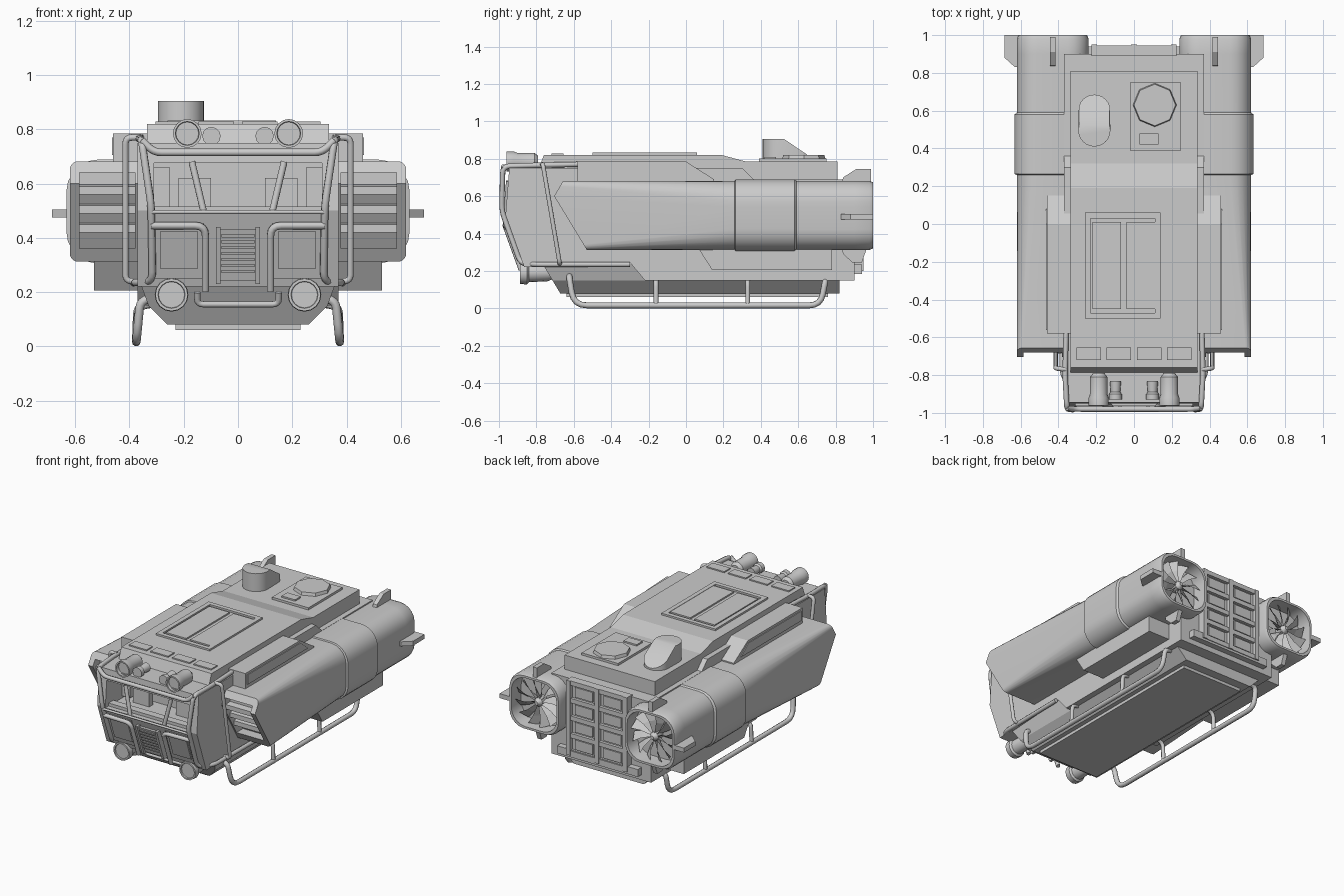
import bpy, bmesh
from math import sin, cos, pi
from mathutils import Vector, Matrix

if "Cube" in bpy.data.objects:
    bpy.data.objects.remove(bpy.data.objects["Cube"])

def finish(name, bm, mirror=False, smooth=False):
    bmesh.ops.recalc_face_normals(bm, faces=bm.faces[:])
    me = bpy.data.meshes.new(name)
    bm.to_mesh(me); bm.free()
    ob = bpy.data.objects.new(name, me)
    bpy.context.collection.objects.link(ob)
    bpy.context.view_layer.objects.active = ob
    for o in bpy.context.selected_objects: o.select_set(False)
    ob.select_set(True)
    if smooth: bpy.ops.object.shade_smooth_by_angle(angle=0.6)
    if mirror:
        m = ob.modifiers.new("mirror", 'MIRROR')
        m.use_mirror_merge = False
    return ob

def loft(rings, caps=True):
    bm = bmesh.new()
    R = [[bm.verts.new(p) for p in r] for r in rings]
    n = len(R[0])
    for a, b in zip(R, R[1:]):
        for i in range(n):
            bm.faces.new((a[i], a[(i+1) % n], b[(i+1) % n], b[i]))
    if caps:
        bm.faces.new(R[0]); bm.faces.new(R[-1])
    return bm, R

def prism(name, pts, x0, x1, mirror=False):
    """Side profile (y, z) extruded across x."""
    bm, _ = loft([[(x, y, z) for y, z in pts] for x in (x0, x1)])
    return finish(name, bm, mirror)

def box(name, x, y, z, mirror=False):
    return prism(name, [(y[0], z[0]), (y[1], z[0]), (y[1], z[1]), (y[0], z[1])], x[0], x[1], mirror)

def lathe(name, x, z, prof, n=16, mirror=True):
    """Profile (y, radius) turned about a lengthwise axis."""
    bm, _ = loft([[(x+r*cos(2*pi*i/n), y, z+r*sin(2*pi*i/n)) for i in range(n)] for y, r in prof])
    return finish(name, bm, mirror, True)

def tube(name, pts, r=.014, mirror=True, fillet=.04):
    P = [Vector(p) for p in pts]
    path = [P[0]]
    for a, b, c in zip(P, P[1:], P[2:]):     # rounded corners
        d = min(fillet, (a-b).length*.45, (c-b).length*.45)
        s, e = b+(a-b).normalized()*d, b+(c-b).normalized()*d
        path += [s*(1-t)**2 + b*2*t*(1-t) + e*t*t for t in (0, .25, .5, .75, 1)]
    path.append(P[-1])
    cu = bpy.data.curves.new(name, 'CURVE')
    cu.dimensions = '3D'; cu.bevel_depth = r; cu.bevel_resolution = 2; cu.use_fill_caps = True
    for sx in ((1, -1) if mirror else (1,)):
        sp = cu.splines.new('POLY')
        sp.points.add(len(path)-1)
        for q, p in zip(sp.points, path): q.co = (p.x*sx, p.y, p.z, 1)
    bpy.context.collection.objects.link(bpy.data.objects.new(name, cu))

def cut(ob, cutter):
    m = ob.modifiers.new("cut", 'BOOLEAN')
    m.object = cutter; m.operation = 'DIFFERENCE'; m.solver = 'EXACT'
    for o in bpy.context.selected_objects: o.select_set(False)
    bpy.context.view_layer.objects.active = ob; ob.select_set(True)
    bpy.ops.object.modifier_apply(modifier="cut")
    bpy.data.objects.remove(cutter)

def yf(z):                                    # nose slope
    return -.965 + (.5-z)*.357
def nose_pad(name, x0, x1, z0, z1, d, mirror=False):
    prism(name, [(yf(z0)-d, z0), (yf(z1)-d, z1), (yf(z1)+.02, z1), (yf(z0)+.02, z0)], x0, x1, mirror)

# Main body with an open cab
body = prism("body", [(-.865, .22), (-.965, .5), (-.945, .75), (.3, .75), (.36, .69), (.9, .69),
                      (.9, .15), (-.22, .15), (-.3, .245)], -.37, .37)
cut(body, box("cab_cutter", (-.31, .31), (-1.1, -.72), (.495, .675)))
tube("windscreen_pillar", [(.17, -.95, .68), (.125, -.965, .49)], .013)
box("cab_cabinet", (.25, .31), (-.79, -.715), (.51, .66), True)
box("seat_back", (.1, .22), (-.8, -.76), (.47, .62), True)
box("dashboard", (-.31, .31), (-.93, -.88), (.48, .515))

# Lower hull and belly
sec = [(-.37, .26), (-.33, .15), (-.26, .08), (.26, .08), (.33, .15), (.37, .26)]
bm, _ = loft([[(x, y + (.26-z)*.6*(y < 0), z) for x, z in sec] for y in (-.78, .82)])
finish("lower_hull", bm)
box("belly_plate", (-.23, .23), (-.64, .76), (.06, .085))
prism("side_step", [(.06, .33), (.14, .205), (.78, .205), (.78, .33)], .36, .53, True)
tube("chin_tray", [(-.15, -.78, .2), (-.15, -.76, .155), (.15, -.76, .155), (.15, -.78, .2)], .012, False)

# Roof
prism("roof", [(-.79, .74), (-.76, .82), (.19, .82), (.32, .785), (.81, .785), (.81, .68), (.2, .68)], -.335, .335)
prism("roof_side_box", [(-.58, .66), (-.58, .785), (0, .785), (.15, .69), (.15, .66)], .33, .46, True)
prism("side_box_lid", [(-.56, .705), (-.56, .77), (0, .77), (.08, .705)], .45, .465, True)
for i in range(4):
    x = -.24+i*.16
    box("marker_lamp", (x-.065, x+.065), (-.72, -.655), (.81, .828))
def frame(name, x0, x1, y0, y1, z, w=.02, h=.012):
    for a, b, c, d in ((x0, x1, y0, y0+w), (x0, x1, y1-w, y1), (x0, x0+w, y0+w, y1-w), (x1-w, x1, y0+w, y1-w)):
        box(name, (a, b), (c, d), (z-.01, z+h))
frame("roof_hatch_frame", -.26, .14, -.5, .06, .82, .03)
for x in (-.22, -.04):
    box("roof_hatch_door", (x, x+.15), (-.45, .01), (.81, .83))
box("rear_hatch_pad", (-.02, .25), (.39, .75), (.77, .8))
bm = bmesh.new()
bmesh.ops.create_cone(bm, cap_ends=True, segments=8, radius1=.118, radius2=.11, depth=.03,
                      matrix=Matrix.Translation((.11, .63, .805)))
finish("octagon_hatch", bm)
box("hatch_handle", (.03, .13), (.42, .48), (.79, .81))
# Exhaust stack with a sloped rear top
bm = bmesh.new()
for i in range(24):
    a = 2*pi*i/24
    x, y = -.21+.085*cos(a), .495+.085*sin(a) + (.105 if sin(a) > 1e-6 else 0)
    bm.verts.new((x, y, .77))
    bm.verts.new((x, y, .905-max(0, y-.525)*.68))
for x in (-.29, -.13): bm.verts.new((x, .525, .905))
bmesh.ops.convex_hull(bm, input=bm.verts[:])
bmesh.ops.dissolve_limit(bm, angle_limit=.02, verts=bm.verts[:], edges=bm.edges[:])
finish("exhaust_stack", bm, smooth=True)

# Nacelles: rounded rectangles lofted rearwards, slanted intake at the front
CX, CZ = .43, .497
def ring(y, hx, hz, r):
    zm = .6-CZ if r < .1 else max(0, hz-r)*.6
    q = [(hx-r+r*cos(pi/2*i/5), hz-r+r*sin(pi/2*i/5)) for i in range(6)]
    right = [(a, -b) for a, b in q[::-1]] + [(hx, zm)] + q      # bottom to top
    pts = right + [(-a, b) for a, b in right[::-1]]
    f = y if callable(y) else (lambda z: y)
    return [(CX+a, f(CZ+b), CZ+b) for a, b in pts]
def intake(z):
    return -.53-(z-.312)/.288*.175 if z < .6 else -.705+(z-.6)/.085*.05
bm, R = loft([ring(intake, .19, .185, .03), ring(.26, .19, .185, .11), ring(.9, .19, .185, .11),
              ring(.98, .19, .185, .11), ring(1, .182, .177, .105), ring(1, .168, .163, .105),
              ring(.9, .165, .16, .11)], False)
bm.faces.new(R[-1])
a = R[0]; n = len(a)
for i in range(n//2-1):
    bm.faces.new((a[i], a[i+1], a[n-2-i], a[n-1-i]))
nac = finish("nacelle", bm)
cut(nac, prism("intake_cutter", [(-.9, .36), (intake(.36)+.07, .36), (intake(.59)+.07, .59),
                                 (intake(.59)+.07, .64), (-.9, .64)], .38, .585))
for o in bpy.context.selected_objects: o.select_set(False)
nac.select_set(True)
bpy.ops.object.shade_smooth_by_angle(angle=.5)
nac.modifiers.new("mirror", 'MIRROR').use_mirror_merge = False
for z in (.42, .49, .56):
    y = intake(z)
    prism("intake_slat", [(y+.01, z), (y+.01, z+.03), (y+.08, z+.04), (y+.08, z+.01)], .375, .59, True)
bm, _ = loft([ring(.26, .19, .185, .11), ring(.265, .203, .192, .12), ring(.58, .203, .192, .12), ring(.59, .19, .185, .11)])
finish("nacelle_sleeve", bm, True, True)

# Fan rotor
lathe("fan_hub", CX, CZ, [(.89, .03), (.95, .03), (.975, .012)], 12)
bm = bmesh.new()
for i in range(12):
    a = 2*pi*i/12
    def p(r, da, y): return bm.verts.new((CX+r*cos(a+da), y, CZ+r*sin(a+da)))
    bm.faces.new((p(.02, 0, .915), p(.02, .3, .955), p(.1, .33, .96), p(.1, 0, .92)))
    bm.faces.new((p(.1, 0, .92), p(.1, .33, .96), p(.165, .42, .965), p(.165, .08, .925)))
bmesh.ops.remove_doubles(bm, verts=bm.verts[:], dist=1e-5)
finish("fan_blades", bm, True)

# Tail fins
prism("top_fin", [(.83, .66), (.84, .7), (.91, .745), (.99, .745), (.99, .66)], CX-.015, CX+.015, True)
prism("bottom_fin", [(.83, .33), (.84, .29), (.89, .245), (.94, .245), (.97, .33)], CX-.015, CX+.015, True)
bm, _ = loft([[(.6, .83, z), (.63, .83, z), (.685, .88, z), (.685, 1, z), (.6, 1, z)] for z in (.475, .505)])
finish("side_fin", bm, True)

# Rear door with eight panels
box("rear_door", (-.21, .21), (.89, .925), (.22, .685))
for o in ((-.225, -.195), (.195, .225), (-.015, .015)):
    box("door_post", o, (.89, .95), (.2, .7))
for i in range(5):
    z = .215+i*.1175
    box("door_rail", (-.22, .22), (.89, .945), (z-.015, z+.015))
for x in (-.105, .105):
    for i in range(4):
        z = .274+i*.1175
        box("door_panel", (x-.065, x+.065), (.91, .935), (z-.033, z+.033))
box("rear_sill", (-.3, .3), (.88, .94), (.185, .235))

# Nose panels and grille
nose_pad("nose_frame", .125, .31, .25, .455, .006, True)
nose_pad("nose_panel", .15, .285, .285, .425, .016, True)
nose_pad("grille_block", -.07, .07, .24, .43, .02)
for s in range(7):
    nose_pad("grille_slat", -.06, .06, .27+s*.022, .282+s*.022, .03)
nose_pad("grille_cheek", .065, .082, .23, .44, .035, True)

# Lamps
lathe("headlamp", .245, .19, [(-.88, .048), (-.888, .05), (-.888, .06), (-.85, .062), (-.84, .05), (-.74, .045), (-.7, .03)])
lathe("roof_lamp", .187, .785, [(-.94, .042), (-.96, .044), (-.96, .053), (-.92, .053), (-.9, .046), (-.81, .046), (-.79, .03)])
lathe("small_roof_lamp", .098, .775, [(-.93, .034), (-.9, .034), (-.89, .025), (-.83, .03)], 12)

# Tubular cage and bull bars
tube("front_cage", [(.36, -.58, .77), (.365, -.8, .765), (.355, -.98, .76), (.32, -.985, .52), (.315, -.885, .24),
                    (.38, -.8, .235), (.385, -.3, .235)])
tube("side_hoop", [(.36, -.77, .77), (.415, -.765, .77), (.415, -.675, .24), (.36, -.675, .24)], .012)
tube("brow_bar", [(-.355, -.975, .76), (-.31, -.98, .715), (.31, -.98, .715), (.355, -.975, .76)], .014, False)
tube("sill_bar", [(-.32, -.982, .495), (.32, -.982, .495)], .008, False)
tube("bull_bar", [(.32, yf(.44)-.02, .445), (.12, yf(.44)-.025, .445), (.12, yf(.21)-.02, .205)])

# Landing skids
tube("skid", [(.29, -.62, .18), (.36, -.625, .17), (.375, -.6, .016), (.375, .72, .016), (.37, .745, .15), (.3, .745, .16)], .016, fillet=.09)
for y in (-.16, .33):
    tube("skid_strut", [(.3, y, .16), (.37, y, .145), (.375, y, .016)], .013)
